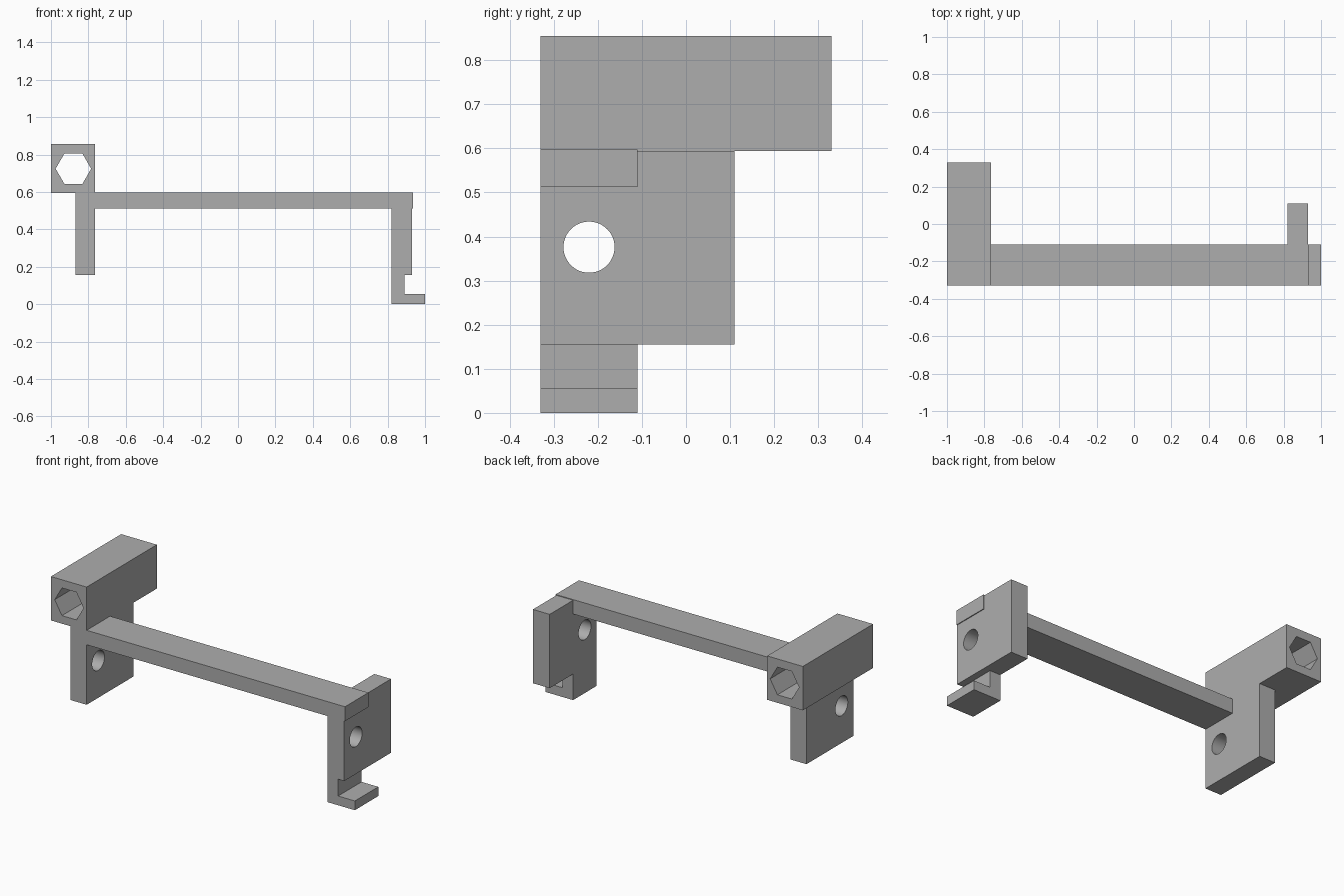
import bpy
import bmesh
import math
from mathutils import Matrix, Vector

old = bpy.data.objects.get("Cube")
if old:
    bpy.data.objects.remove(old, do_unlink=True)

GREY = (0.42, 0.42, 0.42, 1.0)
grey = bpy.data.materials.new("plain grey")
grey.use_nodes = True
grey.diffuse_color = GREY
grey.node_tree.nodes["Principled BSDF"].inputs["Base Color"].default_value = GREY

FRONT, RAIL_BACK, PLATE_BACK, BLOCK_BACK = -0.33, -0.11, 0.11, 0.33
PLATE_LOW, BLOCK_LOW, INNER_X = 0.155, 0.594, -0.765


def finish(name, bm):
    bmesh.ops.recalc_face_normals(bm, faces=bm.faces)
    mesh = bpy.data.meshes.new(name)
    bm.to_mesh(mesh)
    bm.free()
    mesh.materials.append(grey)
    obj = bpy.data.objects.new(name, mesh)
    bpy.context.collection.objects.link(obj)
    return obj


def box(name, low, high):
    low, high = Vector(low), Vector(high)
    bm = bmesh.new()
    bmesh.ops.create_cube(bm, size=1)
    bmesh.ops.scale(bm, vec=high - low, verts=bm.verts)
    bmesh.ops.translate(bm, vec=(low + high) / 2, verts=bm.verts)
    return finish(name, bm)


def front_profile(name, points, y0, y1):
    bm = bmesh.new()
    face = bm.faces.new([bm.verts.new((x, y0, z)) for x, z in points])
    grown = bmesh.ops.extrude_face_region(bm, geom=[face])["geom"]
    verts = [v for v in grown if isinstance(v, bmesh.types.BMVert)]
    bmesh.ops.translate(bm, vec=(0, y1 - y0, 0), verts=verts)
    return finish(name, bm)


def bore(name, centre, radius, length, sides, axis):
    bm = bmesh.new()
    bmesh.ops.create_cone(bm, cap_ends=True, segments=sides, radius1=radius,
                          radius2=radius, depth=length)
    # turn the bore from z onto the chosen axis, keeping a corner towards +x
    turn = Matrix.Rotation(math.pi / 2, 4, axis)
    if sides == 6:
        turn = turn @ Matrix.Rotation(math.pi / 6, 4, "Z")
    bmesh.ops.transform(bm, matrix=Matrix.Translation(centre) @ turn, verts=bm.verts)
    if sides == 6 and max(v.co.x for v in bm.verts) < centre[0] + radius * 0.95:
        spin = Matrix.Rotation(math.pi / 6, 3, "Y")
        bmesh.ops.rotate(bm, cent=centre, matrix=spin, verts=bm.verts)
    return finish(name, bm)


def combine(target, other, operation):
    mod = target.modifiers.new(operation.lower(), "BOOLEAN")
    mod.operation, mod.solver, mod.object = operation, "EXACT", other
    bpy.context.view_layer.objects.active = target
    bpy.ops.object.modifier_apply(modifier=mod.name)
    bpy.data.objects.remove(other, do_unlink=True)


# Rod holder: long block on a flat plate
holder = box("rod_holder", (-1, FRONT, BLOCK_LOW), (INNER_X, BLOCK_BACK, 0.855))
plate = box("holder_plate", (-0.87, FRONT, PLATE_LOW), (INNER_X, PLATE_BACK, BLOCK_LOW))
combine(holder, plate, "UNION")

# Cross rail with the hooked leg at its far end
rail = front_profile("hooked_rail", [
    (INNER_X, 0.512), (0.82, 0.512), (0.82, 0), (1, 0), (1, 0.055), (0.89, 0.055),
    (0.89, PLATE_LOW), (0.93, PLATE_LOW), (0.93, 0.512), (0.935, 0.512),
    (0.935, 0.598), (INNER_X, 0.598)], FRONT, RAIL_BACK)
leg = box("rail_plate", (0.82, RAIL_BACK, PLATE_LOW), (0.93, PLATE_BACK, BLOCK_LOW))
combine(rail, leg, "UNION")

# Hexagonal channel and the matching round holes
combine(holder, bore("hex_cutter", (-0.88, 0, 0.724), 0.095, 1, 6, "X"), "DIFFERENCE")
for part, x in ((holder, -0.82), (rail, 0.875)):
    combine(part, bore("hole_cutter", (x, -0.22, 0.376), 0.058, 0.3, 48, "Y"), "DIFFERENCE")

for part in (holder, rail):
    bpy.ops.object.select_all(action="DESELECT")
    part.select_set(True)
    bpy.context.view_layer.objects.active = part
    bpy.ops.object.shade_smooth_by_angle(angle=math.radians(30))
